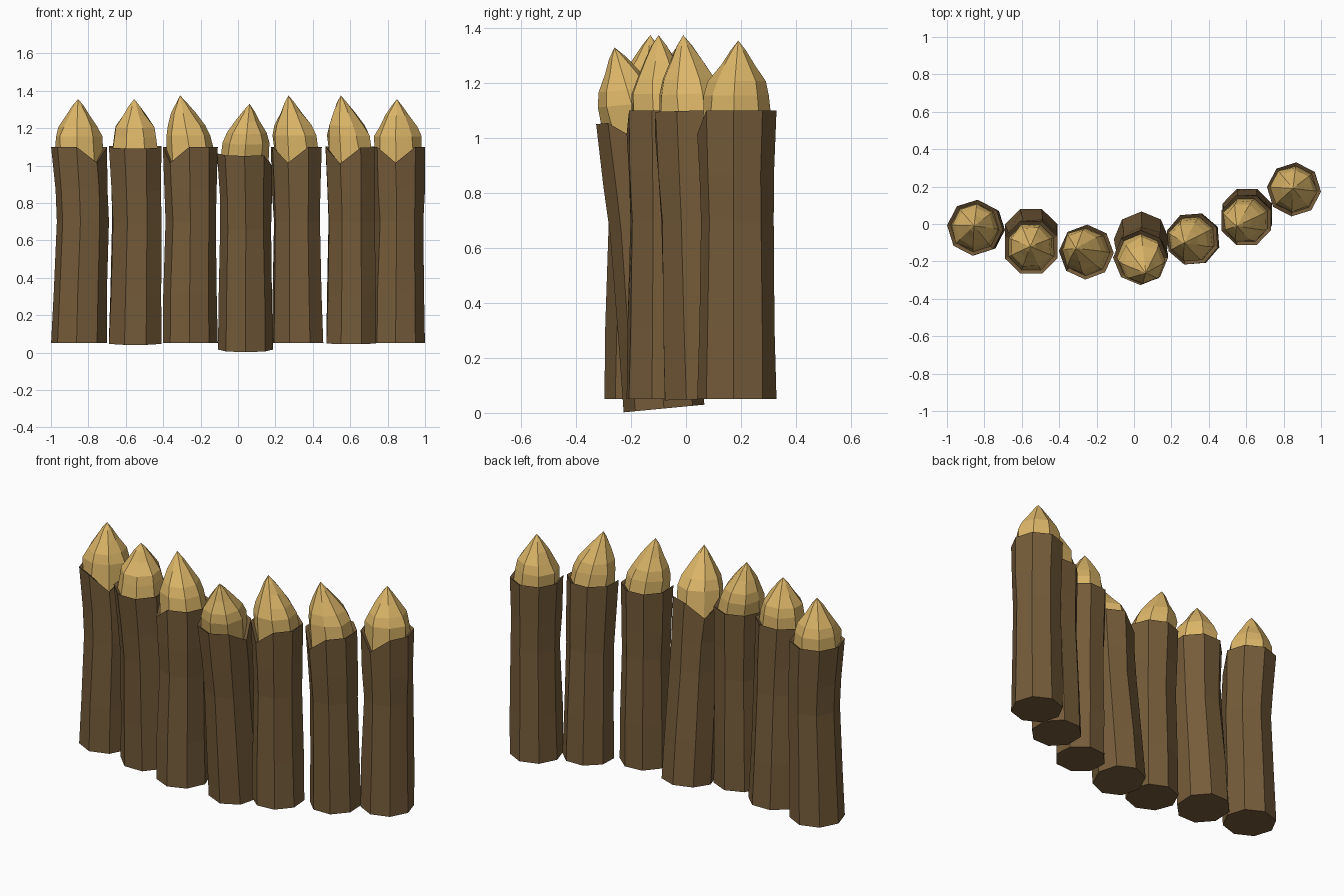
import bpy, bmesh, math, random
from mathutils import Vector

if "Cube" in bpy.data.objects:
    bpy.data.objects.remove(bpy.data.objects["Cube"], do_unlink=True)
random.seed(4)
SIDES = 8


def material(name, color):
    m = bpy.data.materials.new(name)
    m.use_nodes = True
    m.diffuse_color = color
    m.node_tree.nodes["Principled BSDF"].inputs["Base Color"].default_value = color
    return m


bark = material("brown bark", (0.18, 0.107, 0.042, 1))
wood = material("pale cut wood", (0.72, 0.47, 0.14, 1))

# bark rings: height fraction, radius factor, share of the sideways bend
BARK = [(0, 1, 0), (0.25, 0.97, 0.3), (0.62, 0.92, 1), (0.78, 0.95, 0.7), (1, 1, 0)]
# sharpened tip rings: height fraction, radius factor
TIP = [(0.22, 0.83), (0.42, 0.7), (0.66, 0.43), (0.86, 0.2)]


def ring(bm, center, radius, phase, slope=0.0, drops=None, jitter=0.0):
    verts = []
    for i in range(SIDES):
        a = phase + math.tau * i / SIDES
        r = radius * (1 + random.uniform(-jitter, jitter))
        dx, dy = r * math.cos(a), r * math.sin(a)
        drop = drops.get(i, 0) if drops else 0
        verts.append(bm.verts.new(center + Vector((dx, dy, slope * dy - drop))))
    return verts


def bridge(bm, low, high, mat):
    for i in range(SIDES):
        j = (i + 1) % SIDES
        bm.faces.new((low[i], low[j], high[j], high[i])).material_index = mat


def stake(name, base, top, tip, radius, bend, notch, notches):
    base, top, tip = Vector(base), Vector(top), Vector(tip)
    slope = (base.y - top.y) / (top.z - base.z)
    phase = math.radians(notch)
    bm = bmesh.new()
    # bark trunk with a notched rim
    previous = None
    for t, scale, share in BARK:
        c = base.lerp(top, t) + Vector((bend * share, 0, 0))
        drops = notches if t == 1 else None
        jitter = 0.03 if 0 < t < 1 else 0.0
        current = ring(bm, c, radius * scale, phase, slope, drops, jitter)
        if previous:
            bridge(bm, previous, current, 0)
        else:
            bm.faces.new(current[::-1])
        previous = current
    # rim lip
    lip = ring(bm, top - Vector((0, 0, 0.015)), radius * 0.86, phase, slope, notches)
    bridge(bm, previous, lip, 0)
    previous = lip
    # carved tip
    for t, scale in TIP:
        current = ring(bm, top.lerp(tip, t), radius * scale, phase, slope, None, 0.07)
        bridge(bm, previous, current, 1)
        previous = current
    point = bm.verts.new(tip)
    for i in range(SIDES):
        f = bm.faces.new((previous[i], previous[(i + 1) % SIDES], point))
        f.material_index = 1
    bmesh.ops.recalc_face_normals(bm, faces=bm.faces)
    mesh = bpy.data.meshes.new(name)
    bm.to_mesh(mesh)
    bm.free()
    mesh.materials.append(bark)
    mesh.materials.append(wood)
    obj = bpy.data.objects.new(name, mesh)
    bpy.context.collection.objects.link(obj)


ONE = {0: 0.085}
# base, rim centre, tip point, radius, bend, notch direction, notched corners
STAKES = [
    ((-0.85, -0.02, 0.05), (-0.85, -0.02, 1.1), (-0.855, -0.01, 1.355), 0.15, 0.02, -50, ONE),
    ((-0.55, -0.06, 0.05), (-0.55, -0.125, 1.1), (-0.555, -0.12, 1.355), 0.152, 0.01, -112, {}),
    ((-0.255, -0.15, 0.05), (-0.255, -0.15, 1.1), (-0.31, -0.13, 1.375), 0.147, 0.005, -137, ONE),
    ((0.04, -0.08, 0.016), (0.035, -0.18, 1.065), (0.062, -0.26, 1.33), 0.147, 0.005, 0, {0: 0.07, 3: 0.08}),
    ((0.32, -0.08, 0.05), (0.312, -0.08, 1.1), (0.27, -0.1, 1.375), 0.143, 0.0, -108, ONE),
    ((0.605, 0.055, 0.05), (0.6, 0.02, 1.1), (0.55, -0.01, 1.375), 0.143, 0.005, -112, ONE),
    ((0.855, 0.185, 0.05), (0.855, 0.185, 1.1), (0.85, 0.19, 1.355), 0.145, 0.005, -95, ONE),
]
for number, data in enumerate(STAKES, 1):
    stake(f"stake_{number}", *data)
